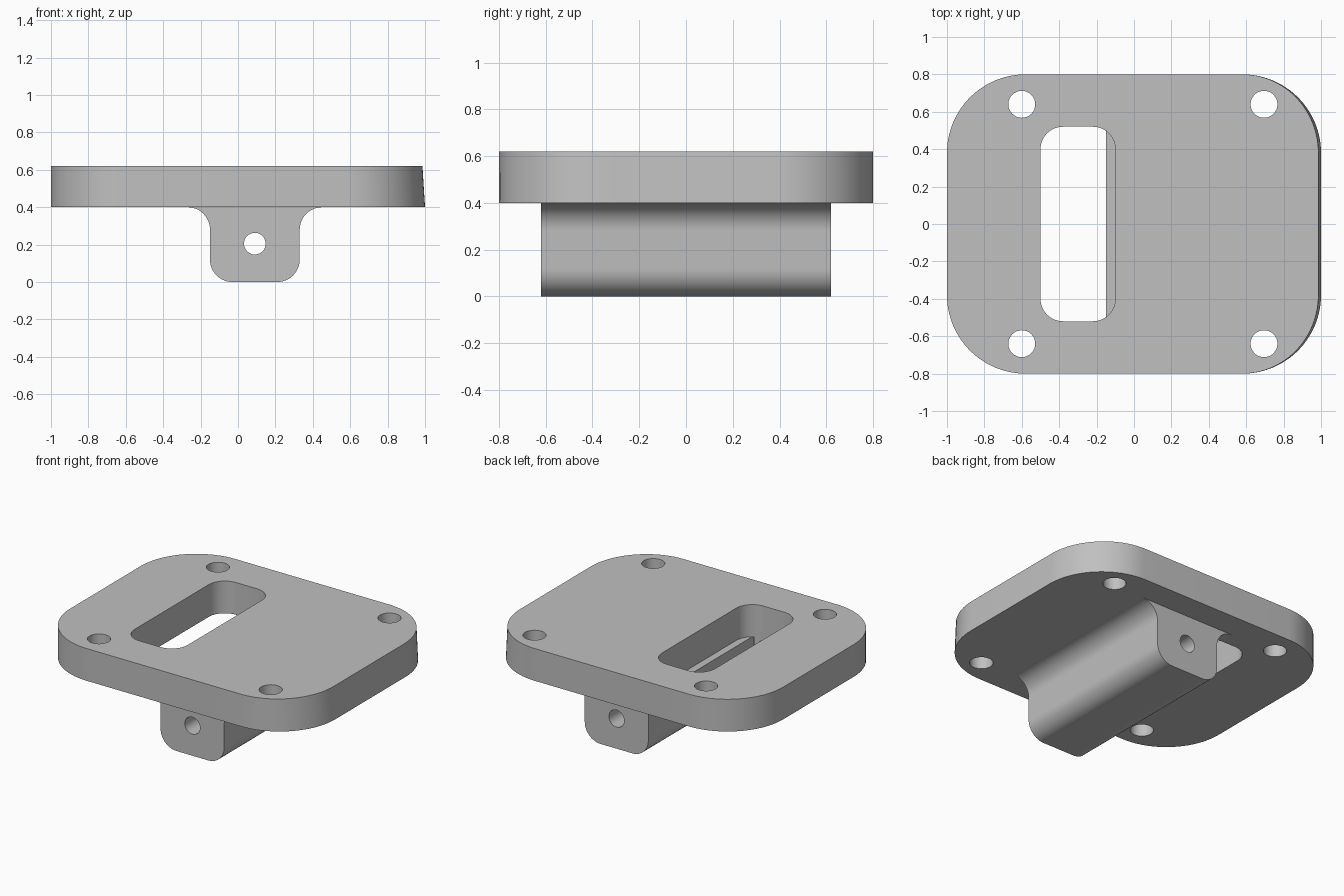
import bpy, bmesh, math
from mathutils import Vector

cube = bpy.data.objects.get("Cube")
if cube:
    bpy.data.objects.remove(cube, do_unlink=True)

grey = bpy.data.materials.new("plain grey")
grey.use_nodes = True
COLOUR = (0.53, 0.53, 0.53, 1)
grey.diffuse_color = COLOUR
grey.node_tree.nodes["Principled BSDF"].inputs["Base Color"].default_value = COLOUR

PLATE_BOTTOM, PLATE_TOP = 0.40, 0.62
LUG_X, LUG_LEFT, LUG_RIGHT = 0.09, -0.15, 0.33
LUG_HALF_LENGTH = 0.62
ROUND = 0.12


def arc(cx, cy, r, start, end, steps=12):
    """Points along an arc, angles in degrees."""
    angles = [math.radians(start + (end - start) * i / steps) for i in range(steps + 1)]
    return [(cx + r * math.cos(a), cy + r * math.sin(a)) for a in angles]


def rounded_rect(x0, x1, half_y, r, steps=12):
    y = half_y - r
    return (arc(x1 - r, y, r, 0, 90, steps) + arc(x0 + r, y, r, 90, 180, steps)
            + arc(x0 + r, -y, r, 180, 270, steps) + arc(x1 - r, -y, r, 270, 360, steps))


def prism(name, outline, low, high, along_y=False):
    """Extrude an outline in z, or an x-z outline in y."""
    bm = bmesh.new()
    place = (lambda u, v: (u, low, v)) if along_y else (lambda u, v: (u, v, low))
    face = bm.faces.new([bm.verts.new(place(u, v)) for u, v in outline])
    grown = bmesh.ops.extrude_face_region(bm, geom=[face])["geom"]
    depth = high - low
    shift = Vector((0, depth, 0) if along_y else (0, 0, depth))
    bmesh.ops.translate(bm, vec=shift, verts=[v for v in grown if isinstance(v, bmesh.types.BMVert)])
    bmesh.ops.recalc_face_normals(bm, faces=bm.faces)
    mesh = bpy.data.meshes.new(name)
    bm.to_mesh(mesh)
    bm.free()
    mesh.materials.append(grey)
    obj = bpy.data.objects.new(name, mesh)
    bpy.context.collection.objects.link(obj)
    return obj


def activate(obj):
    bpy.ops.object.select_all(action="DESELECT")
    obj.select_set(True)
    bpy.context.view_layer.objects.active = obj


def cut(obj, cutter):
    """Subtract a cutter and discard it."""
    cutter.hide_render = True
    mod = obj.modifiers.new("cut", "BOOLEAN")
    mod.operation, mod.solver, mod.object = "DIFFERENCE", "EXACT", cutter
    activate(obj)
    bpy.ops.object.modifier_apply(modifier=mod.name)
    bpy.data.objects.remove(cutter, do_unlink=True)


# Mounting plate, with a slight draft on its left end
corner = 0.42
plate = prism("mounting_plate", rounded_rect(-1, 1, 0.8, corner, 20), PLATE_BOTTOM, PLATE_TOP)
for v in plate.data.vertices:
    if v.co.z > 0.5 and v.co.x > 1 - corner:
        v.co.x -= 0.014 * (v.co.x - 1 + corner) / corner

# Bolt holes and slot
for x in (-0.6, 0.695):
    for y in (-0.64, 0.64):
        cut(plate, prism("bolt_hole", arc(x, y, 0.072, 0, 360, 32)[:-1], 0.3, 0.7))
slot = rounded_rect(-0.5, -0.1, 0.52, ROUND)
cut(plate, prism("slot_cutter", slot, 0.3, 0.7))

# Pivot lug with rounded bottom and flared top
profile = (arc(LUG_LEFT - ROUND, PLATE_BOTTOM - ROUND, ROUND, 90, 0)
           + arc(LUG_LEFT + ROUND, ROUND, ROUND, 180, 270)
           + arc(LUG_RIGHT - ROUND, ROUND, ROUND, 270, 360)
           + arc(LUG_RIGHT + ROUND, PLATE_BOTTOM - ROUND, ROUND, 180, 90))
lug = prism("pivot_lug", profile, -LUG_HALF_LENGTH, LUG_HALF_LENGTH, along_y=True)
cut(lug, prism("pin_hole", arc(LUG_X, 0.205, 0.058, 0, 360, 32)[:-1], -0.7, 0.7, along_y=True))

# The slot also clears the flare beside the lug
relief = [(x, y) for x, y in slot if x < LUG_LEFT]
edge = max(y for x, y in relief)
relief = [(LUG_LEFT, edge)] + relief + [(LUG_LEFT, -edge)]
cut(lug, prism("flare_relief", relief, 0.2, 0.5))

for part in (plate, lug):
    activate(part)
    bpy.ops.object.shade_smooth_by_angle(angle=math.radians(30))
